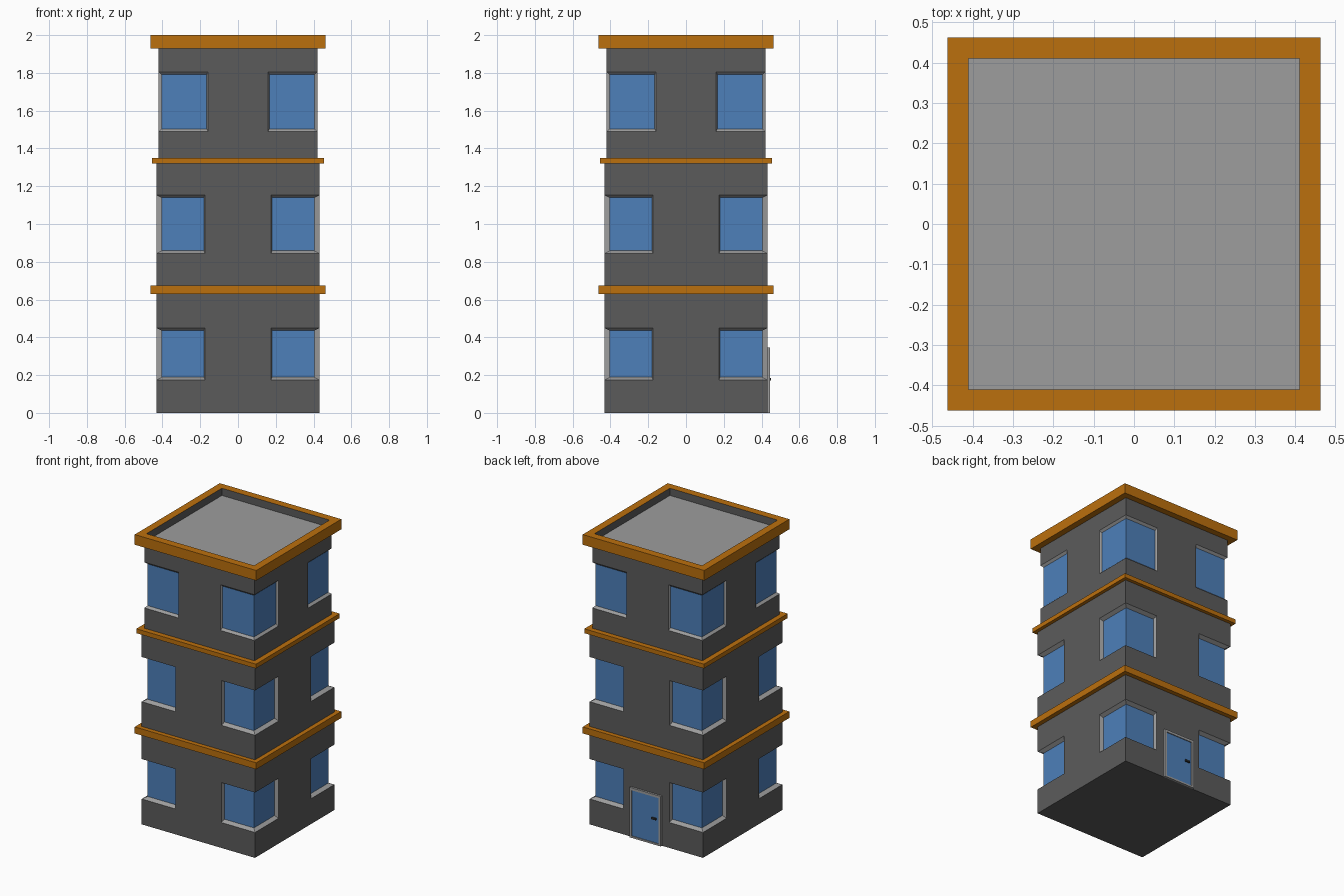
import bpy, bmesh, math
from mathutils import Matrix

if "Cube" in bpy.data.objects:
    bpy.data.objects.remove(bpy.data.objects["Cube"])


def material(name, rgb):
    m = bpy.data.materials.new(name)
    m.diffuse_color = (*rgb, 1)
    m.use_nodes = True
    m.node_tree.nodes["Principled BSDF"].inputs["Base Color"].default_value = m.diffuse_color
    return m


WALL = material("dark grey wall", (0.105, 0.105, 0.105))
TRIM = material("light grey trim", (0.34, 0.34, 0.34))
BAND = material("orange band", (0.50, 0.16, 0.004))
GLASS = material("blue glass", (0.075, 0.215, 0.49))
HANDLE = material("black handle", (0.03, 0.03, 0.03))


def finish(name, bm, mats):
    bmesh.ops.remove_doubles(bm, verts=bm.verts, dist=1e-5)
    bmesh.ops.recalc_face_normals(bm, faces=bm.faces)
    me = bpy.data.meshes.new(name)
    bm.to_mesh(me)
    bm.free()
    for m in mats:
        me.materials.append(m)
    ob = bpy.data.objects.new(name, me)
    bpy.context.collection.objects.link(ob)
    return ob


def box(name, x0, x1, y0, y1, z0, z1, mat):
    bm = bmesh.new()
    bmesh.ops.create_cube(bm, size=1)
    for v in bm.verts:
        v.co = ((x0 + x1) / 2 + v.co.x * (x1 - x0),
                (y0 + y1) / 2 + v.co.y * (y1 - y0),
                (z0 + z1) / 2 + v.co.z * (z1 - z0))
    return finish(name, bm, [mat])


def storey(name, w, p, z0, z1, zs, zt, g=0.405, e=0.014):
    """Square storey with recessed glass wrapping all four corners.
    w: half width, p: half width of the pier, zs/zt: sill and lintel heights."""
    bm = bmesh.new()
    q, si, ti = p + 0.006, zs + e, zt - e

    def face(pts, rot, mat):
        f = bm.faces.new([bm.verts.new(rot @ Matrix.Translation(c).translation) for c in pts])
        f.material_index = mat

    for k in range(4):
        rot = Matrix.Rotation(k * math.pi / 2, 4, 'Z')
        # I-shaped wall face
        half = [(w, z0), (w, zs), (p, zs), (p, zt), (w, zt), (w, z1)]
        outline = half + [(-x, z) for x, z in reversed(half)]
        face([(x, -w, z) for x, z in outline], rot, 0)
        for s in (-1, 1):
            A, B = (s * p, -w), (s * w, -w)      # opening on the wall surface
            C, D = (s * q, -g), (s * g, -g)      # glass plane
            face([(*A, zs), (*B, zs), (*D, si), (*C, si)], rot, 1)   # sill
            face([(*A, zt), (*B, zt), (*D, ti), (*C, ti)], rot, 1)   # lintel
            face([(*A, zs), (*A, zt), (*C, ti), (*C, si)], rot, 1)   # jamb
            face([(*C, si), (*D, si), (*D, ti), (*C, ti)], rot, 2)   # glass
    for z in (z0, z1):
        face([(-w, -w, z), (w, -w, z), (w, w, z), (-w, w, z)], Matrix(), 0)
    return finish(name, bm, [WALL, TRIM, GLASS])


def frame_loop(name, rings, mats, cap_mat):
    """Loft square rings (half width, z, material of the faces below), cap the last."""
    bm = bmesh.new()
    loops = [[bm.verts.new((sx * h, sy * h, z)) for sx, sy in
              ((-1, -1), (1, -1), (1, 1), (-1, 1))] for h, z, _ in rings]
    for i in range(1, len(rings)):
        for k in range(4):
            n = (k + 1) % 4
            f = bm.faces.new((loops[i - 1][k], loops[i - 1][n], loops[i][n], loops[i][k]))
            f.material_index = rings[i][2]
    bm.faces.new(loops[-1]).material_index = cap_mat
    bm.faces.new(loops[0][::-1])
    return finish(name, bm, mats)


# Storeys
storey("ground_storey", 0.432, 0.175, 0.0, 0.63, 0.175, 0.45)
storey("middle_storey", 0.432, 0.175, 0.675, 1.32, 0.845, 1.153)
storey("upper_storey", 0.42, 0.16, 1.35, 1.93, 1.49, 1.805)

# Orange bands between storeys
box("lower_band", -0.463, 0.463, -0.463, 0.463, 0.63, 0.675, BAND)
box("middle_band", -0.456, 0.456, -0.456, 0.456, 1.32, 1.35, BAND)

# Parapet with dark inner walls and the sunken roof
frame_loop("parapet_and_roof",
           [(0.463, 1.93, 0), (0.463, 2.0, 0), (0.41, 2.0, 0), (0.41, 1.95, 1)],
           [BAND, WALL, TRIM], 2)

# Back door: frame, leaf and handle
Y, D, T, H = 0.432, 0.119, 0.017, 0.345
for s, side in ((-1, "right"), (1, "left")):
    a, b = sorted((s * D, s * (D - T)))
    box(f"door_frame_{side}", a, b, Y, 0.446, 0, H, TRIM)
box("door_frame_top", -D + T, D - T, Y, 0.446, H - T, H, TRIM)
box("door_frame_sill", -D + T, D - T, Y, 0.446, 0, 0.012, TRIM)
box("door_leaf", -D + T, D - T, Y, 0.440, 0.012, H - T, GLASS)
box("door_handle", -0.085, -0.05, 0.440, 0.451, 0.172, 0.184, HANDLE)
